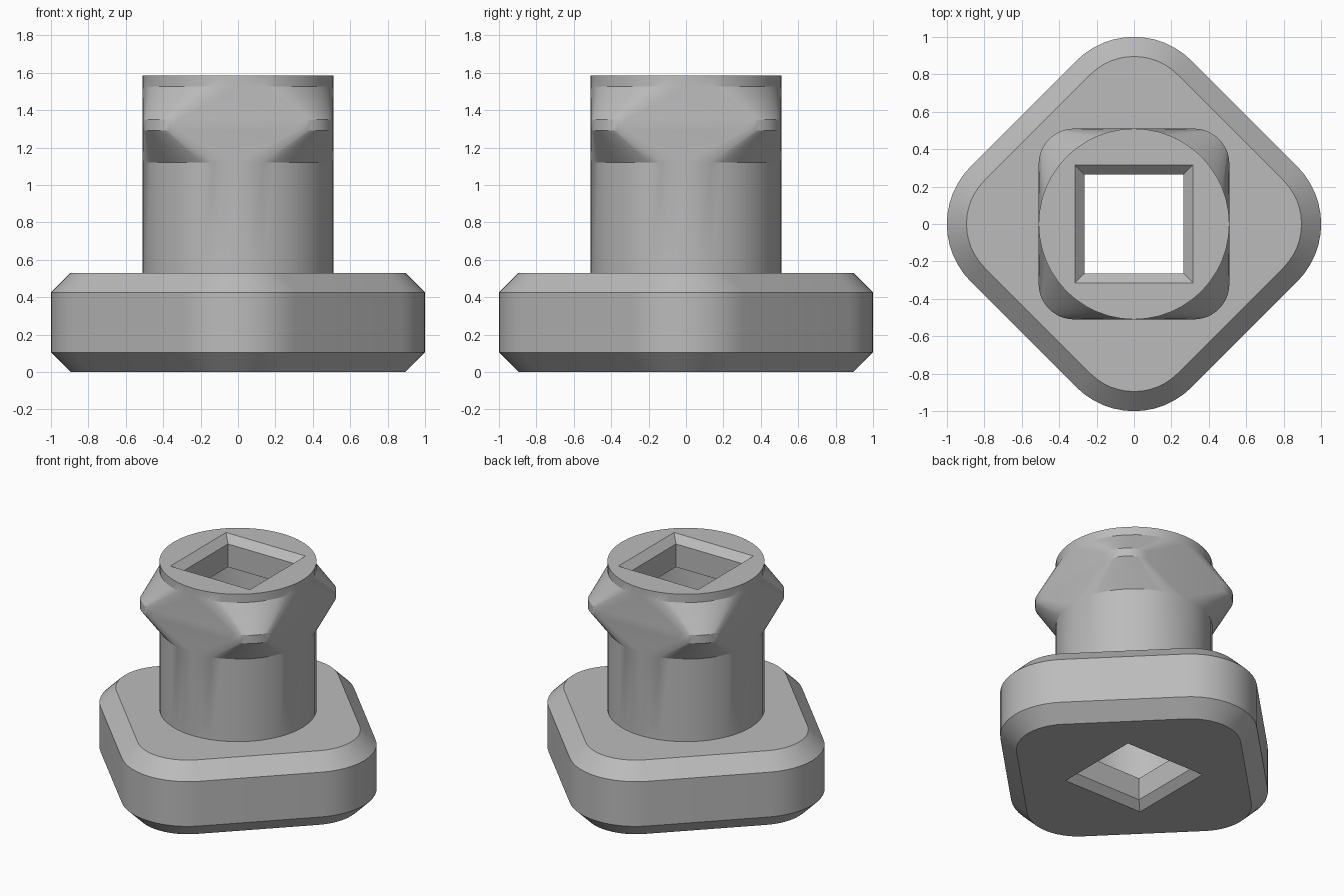
import bpy, bmesh, math

if "Cube" in bpy.data.objects:
    bpy.data.objects.remove(bpy.data.objects["Cube"])

SEG = 12  # steps per rounded corner


def ring(bm, half, r, z, turn):
    """Rounded square outline; half == r is a circle, r == 0 a sharp square."""
    pts = []
    c = half - r
    for k in range(4):
        mid = math.pi / 4 + k * math.pi / 2 + turn
        cx, cy = c * math.sqrt(2) * math.cos(mid), c * math.sqrt(2) * math.sin(mid)
        for i in range(SEG + 1):
            a = turn + k * math.pi / 2 + i * math.pi / 2 / SEG
            pts.append(bm.verts.new((cx + r * math.cos(a), cy + r * math.sin(a), z)))
    return pts


def loft(bm, sections, turn=0.0, cap_start=False, cap_end=False):
    rings = [ring(bm, h, r, z, turn) for h, r, z in sections]
    for a, b in zip(rings, rings[1:]):
        for i in range(len(a)):
            j = (i + 1) % len(a)
            bm.faces.new((a[i], a[j], b[j], b[i]))
    if cap_start:
        bm.faces.new(rings[0][::-1])
    if cap_end:
        bm.faces.new(rings[-1])


def finish(bm, name):
    bmesh.ops.remove_doubles(bm, verts=bm.verts, dist=1e-4)
    bmesh.ops.dissolve_degenerate(bm, edges=bm.edges, dist=1e-5)
    bmesh.ops.recalc_face_normals(bm, faces=bm.faces)
    me = bpy.data.meshes.new(name)
    bm.to_mesh(me)
    bm.free()
    ob = bpy.data.objects.new(name, me)
    bpy.context.collection.objects.link(ob)
    return ob


R = 0.51
# Chamfered diamond base with round column, then collar swelling to a rounded square
bm = bmesh.new()
loft(bm, [(0.73, 0.33, 0), (0.835, 0.435, 0.105), (0.835, 0.435, 0.425),
          (0.73, 0.33, 0.53), (R, R, 0.53), (R, R, 1.12)],
     turn=math.pi / 4, cap_start=True)
loft(bm, [(R, R, 1.12), (R, 0.19, 1.29), (R, 0.19, 1.35), (R, R, 1.525), (R, R, 1.585)],
     cap_end=True)
body = finish(bm, "pedestal_body")

# Square through hole with chamfered mouths and a round inner chamber
bm = bmesh.new()
loft(bm, [(0.325, 0, -0.01), (0.265, 0, 0.05), (0.265, 0, 0.21), (0.41, 0.41, 0.21),
          (0.41, 0.41, 1.37), (0.265, 0, 1.37), (0.265, 0, 1.535), (0.325, 0, 1.595)],
     cap_start=True, cap_end=True)
cutter = finish(bm, "bore_cutter")
cutter.hide_render = True

mod = body.modifiers.new("bore", 'BOOLEAN')
mod.operation = 'DIFFERENCE'
mod.solver = 'EXACT'
mod.object = cutter
bpy.context.view_layer.objects.active = body
body.select_set(True)
bpy.ops.object.modifier_apply(modifier="bore")
bpy.data.objects.remove(cutter)

# Single plain grey
mat = bpy.data.materials.new("light_grey")
mat.diffuse_color = (0.5, 0.5, 0.5, 1)
mat.use_nodes = True
mat.node_tree.nodes["Principled BSDF"].inputs["Base Color"].default_value = mat.diffuse_color
body.data.materials.clear()
body.data.materials.append(mat)
for p in body.data.polygons:
    p.material_index = 0
bpy.ops.object.shade_smooth_by_angle(angle=math.radians(22))
